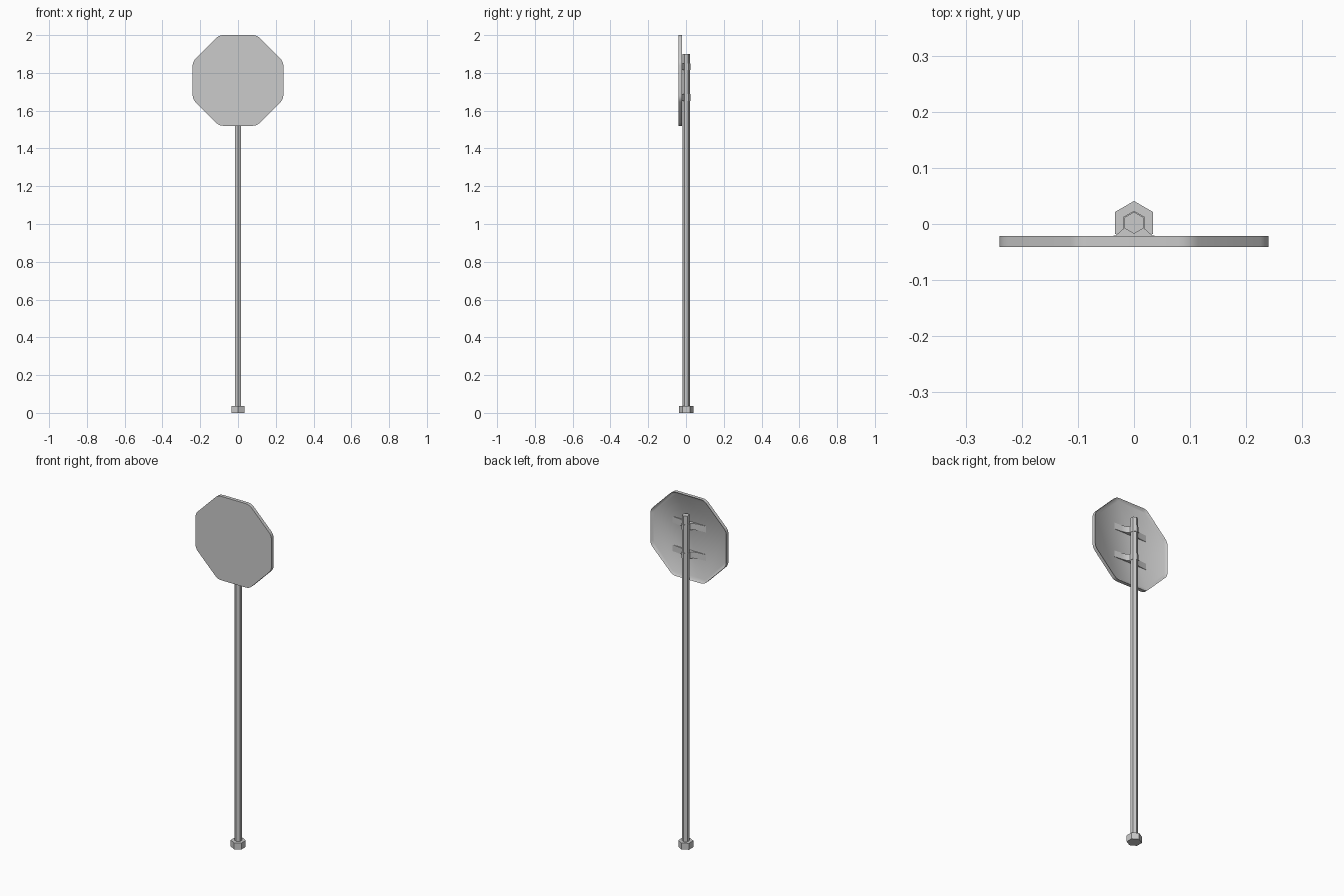
import bpy, bmesh, math

if "Cube" in bpy.data.objects:
    bpy.data.objects.remove(bpy.data.objects["Cube"])

POST_Y = 0.002


def make_object(name, bm, smooth=False):
    bmesh.ops.recalc_face_normals(bm, faces=bm.faces)
    mesh = bpy.data.meshes.new(name)
    bm.to_mesh(mesh)
    bm.free()
    obj = bpy.data.objects.new(name, mesh)
    bpy.context.collection.objects.link(obj)
    if smooth:
        bpy.ops.object.select_all(action='DESELECT')
        bpy.context.view_layer.objects.active = obj
        obj.select_set(True)
        bpy.ops.object.shade_smooth_by_angle(angle=math.radians(40))
    return obj


def extruded(points, vec):
    """Solid prism from a planar outline; returns bmesh and its end face."""
    bm = bmesh.new()
    face = bm.faces.new([bm.verts.new(p) for p in points])
    bm.faces.ensure_lookup_table()
    ext = bmesh.ops.extrude_face_region(bm, geom=[face], use_keep_orig=True)
    verts = [g for g in ext['geom'] if isinstance(g, bmesh.types.BMVert)]
    end = [g for g in ext['geom'] if isinstance(g, bmesh.types.BMFace)][0]
    bmesh.ops.translate(bm, verts=verts, vec=vec)
    return bm, end


def hexagon(r, z):
    return [(r * math.cos(math.radians(30 + 60 * i)),
             POST_Y + r * math.sin(math.radians(30 + 60 * i)), z) for i in range(6)]


# Hexagonal foot and post
bm, _ = extruded(hexagon(0.039, 0), (0, 0, 0.037))
make_object("base", bm)
bm, _ = extruded(hexagon(0.0195, 0.03), (0, 0, 1.87))
make_object("post", bm)

# Octagonal sign plate with rounded corners and a recessed back
apothem, radius, steps = 0.24, 0.05, 4
corner = (apothem - radius) / math.cos(math.pi / 8)
outline = []
for i in range(8):
    a = math.pi / 8 + i * math.pi / 4
    for k in range(steps + 1):
        b = a + (k / steps - 0.5) * math.pi / 4
        outline.append((corner * math.cos(a) + radius * math.cos(b), -0.041,
                        1.76 + corner * math.sin(a) + radius * math.sin(b)))
bm, back = extruded(outline, (0, 0.02, 0))
bmesh.ops.recalc_face_normals(bm, faces=bm.faces)
bmesh.ops.inset_region(bm, faces=[back], thickness=0.012)
bmesh.ops.translate(bm, verts=back.verts, vec=(0, -0.01, 0))
make_object("sign_plate", bm, smooth=True)

# Clamps: wings lie in the recess, sweep up and wrap the post
half = [(0.105, -0.032), (0.105, -0.030), (0.06, -0.026), (0.032, -0.020),
        (0.0185, -0.008), (0.0185, 0.013)]
profile = half + [(0, 0.0235)] + [(-x, y) for x, y in reversed(half)]
for label, z in (("lower", 1.67), ("upper", 1.833)):
    bm, _ = extruded([(x, y, z - 0.018) for x, y in profile], (0, 0, 0.036))
    make_object(label + "_clamp", bm, smooth=True)
